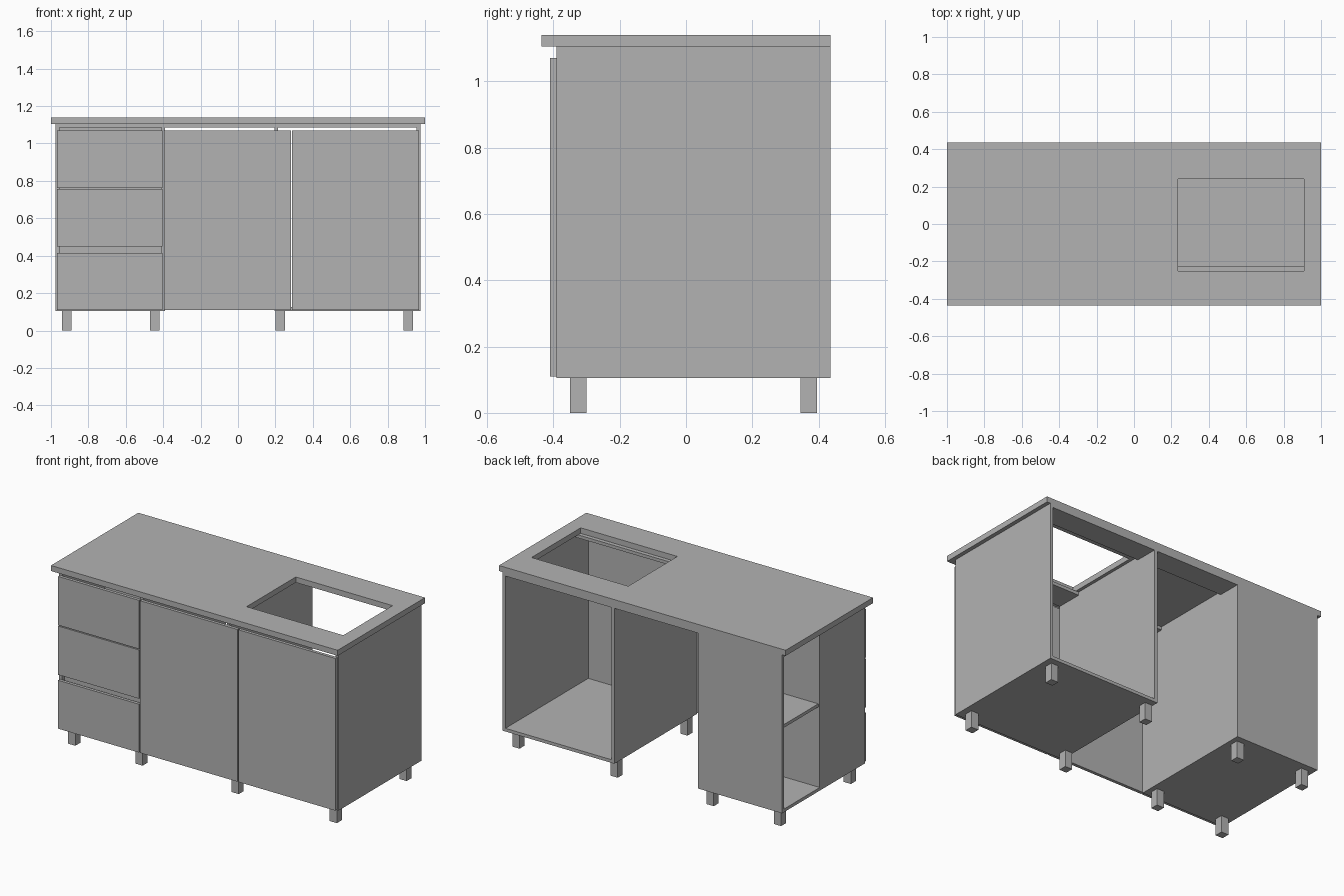
import bpy
import bmesh

cube = bpy.data.objects.get("Cube")
if cube:
    bpy.data.objects.remove(cube, do_unlink=True)

grey = bpy.data.materials.new("plain_grey")
grey.use_nodes = True
colour = (0.45, 0.45, 0.45, 1)
grey.diffuse_color = colour
grey.node_tree.nodes["Principled BSDF"].inputs["Base Color"].default_value = colour

T = 0.02                      # board thickness
FRONT, BACK = -0.39, 0.435    # carcass depth
BOTTOM, TOP = 0.105, 1.105    # carcass height


def finish(name, bm):
    bmesh.ops.recalc_face_normals(bm, faces=bm.faces)
    mesh = bpy.data.meshes.new(name)
    bm.to_mesh(mesh)
    bm.free()
    mesh.materials.append(grey)
    obj = bpy.data.objects.new(name, mesh)
    bpy.context.collection.objects.link(obj)
    return obj


def box(name, x, y, z):
    """Box from (low, high) ranges along each axis."""
    bm = bmesh.new()
    bmesh.ops.create_cube(bm, size=1)
    for v in bm.verts:
        v.co = [r[0] + (c + 0.5) * (r[1] - r[0]) for c, r in zip(v.co, (x, y, z))]
    return finish(name, bm)


# Countertop: ring of faces around the sink opening, extruded upward
bm = bmesh.new()
xs, ys = (-1, 0.235, 0.91, 1), (-BACK, -0.25, 0.24, BACK)
grid = [[bm.verts.new((x, y, TOP)) for y in ys] for x in xs]
for i in range(3):
    for j in range(3):
        if (i, j) != (1, 1):
            bm.faces.new((grid[i][j], grid[i + 1][j], grid[i + 1][j + 1], grid[i][j + 1]))
top = bmesh.ops.extrude_face_region(bm, geom=bm.faces[:])
for v in top["geom"]:
    if isinstance(v, bmesh.types.BMVert):
        v.co.z += 0.035
finish("countertop", bm)

# Sink cabinet, open at the back
L, R = 0.195, 0.975
box("sink_cabinet_right_side", (L, L + T), (FRONT, BACK), (BOTTOM, TOP))
box("sink_cabinet_left_side", (R - T, R), (FRONT, BACK), (BOTTOM, TOP))
box("sink_cabinet_floor", (L + T, R - T), (FRONT, BACK), (BOTTOM, BOTTOM + T))

# Drawer cabinet with an open shelf niche on its outer rear side
L2, R2, NICHE = -0.975, -0.39, 0.06
box("drawer_cabinet_outer_side", (L2, L2 + T), (FRONT, NICHE), (BOTTOM, TOP))
box("drawer_cabinet_inner_side", (R2 - T, R2), (FRONT, BACK), (BOTTOM, TOP))
box("drawer_cabinet_floor", (L2, R2 - T), (FRONT, BACK), (BOTTOM, BOTTOM + T))
box("drawer_cabinet_back", (L2, R2 - T), (BACK - T, BACK), (BOTTOM + T, TOP))
box("niche_partition", (L2 + T, R2 - T), (NICHE - T, NICHE), (BOTTOM + T, TOP))
box("niche_shelf", (L2 + 0.01, R2 - T), (NICHE, BACK - T), (0.63, 0.65))
box("niche_top", (L2, R2 - T), (NICHE, BACK - T), (TOP - T, TOP))

# Flat rails under the countertop
for name, x in (("sink", (L + T, R - T)), ("middle", (R2, L))):
    box(name + "_front_rail", x, (FRONT, -0.225), (TOP - T, TOP))
    box(name + "_back_rail", x, (0.29, BACK), (TOP - T, TOP))
box("drawer_front_rail", (L2 + T, R2 - T), (FRONT, -0.225), (TOP - T, TOP))

# Recessed grip channel between the lower drawers
box("grip_channel_back", (L2 + T, R2 - T), (-0.365, -0.355), (0.39, 0.475))
box("grip_channel_floor", (L2 + T, R2 - T), (FRONT, -0.355), (0.385, 0.395))

# Drawer fronts and doors
panel_y = (-0.41, FRONT)
for name, z in (("lower", (0.11, 0.415)), ("middle", (0.45, 0.757)), ("upper", (0.763, 1.07))):
    box(name + "_drawer_front", (-0.968, -0.403), panel_y, z)
box("middle_door", (-0.396, 0.284), panel_y, (0.11, 1.07))
box("sink_door", (0.29, 0.967), panel_y, (0.11, 1.07))

# Square legs in two rows
for x in (-0.915, -0.445, 0.225, 0.91):
    for row, y in (("front", -0.325), ("back", 0.37)):
        box(row + "_leg", (x - 0.025, x + 0.025), (y - 0.025, y + 0.025), (0, BOTTOM))
